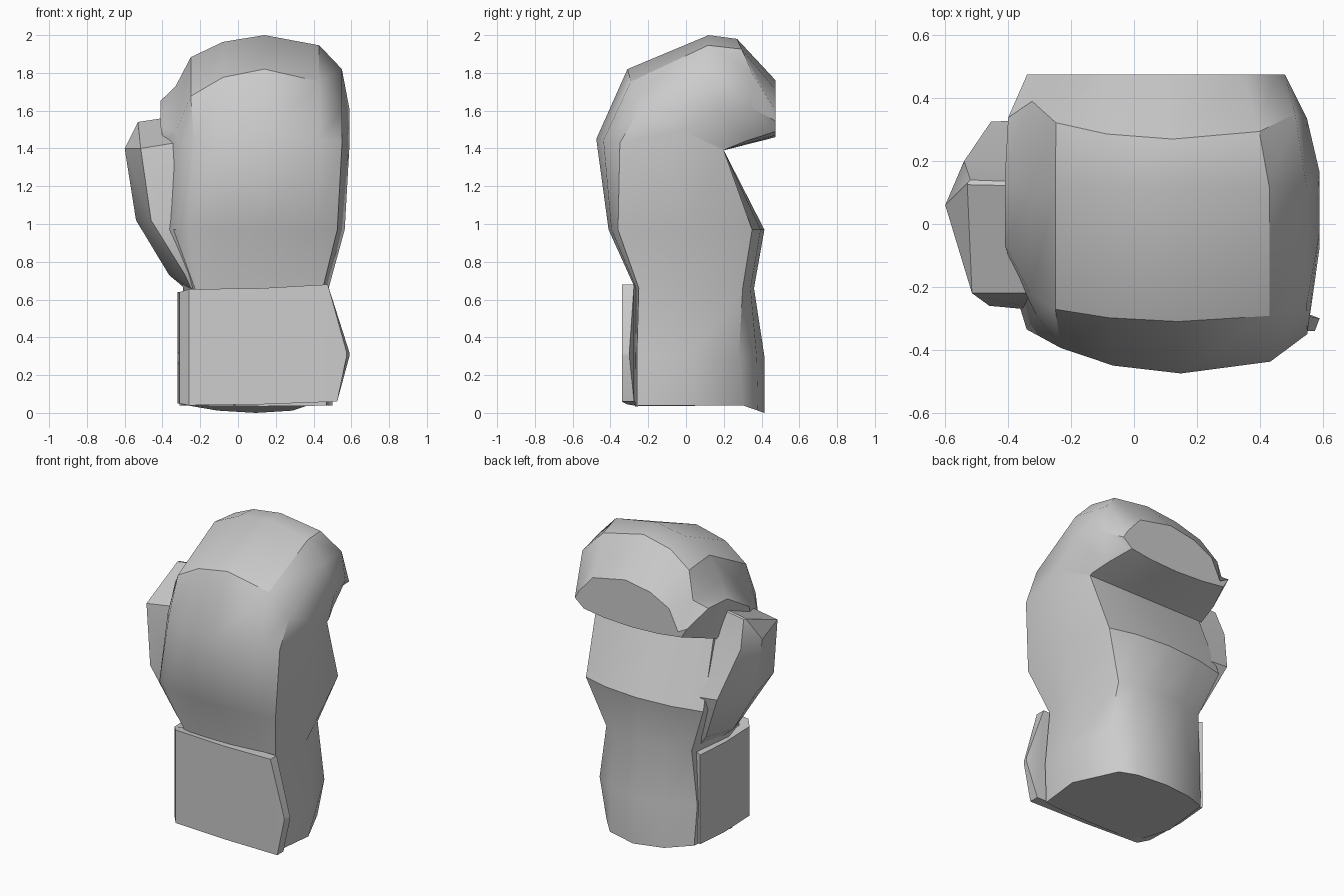
import bpy, bmesh
from mathutils import Vector

if "Cube" in bpy.data.objects:
    bpy.data.objects.remove(bpy.data.objects["Cube"])


def loft(name, rings, angle):
    """Skin a closed surface through rings of equal point count."""
    bm = bmesh.new()
    vr = [[bm.verts.new(p) for p in r] for r in rings]
    n = len(vr[0])
    for a, b in zip(vr, vr[1:]):
        for i in range(n):
            j = (i + 1) % n
            bm.faces.new((a[i], a[j], b[j], b[i]))
    bm.faces.new(vr[0][::-1])
    bm.faces.new(vr[-1])
    bmesh.ops.remove_doubles(bm, verts=bm.verts, dist=0.0005)
    bmesh.ops.recalc_face_normals(bm, faces=bm.faces)
    me = bpy.data.meshes.new(name)
    bm.to_mesh(me)
    bm.free()
    ob = bpy.data.objects.new(name, me)
    bpy.context.collection.objects.link(ob)
    bpy.ops.object.select_all(action='DESELECT')
    ob.select_set(True)
    bpy.context.view_layer.objects.active = ob
    bpy.ops.object.shade_smooth_by_angle(angle=angle)
    return ob


# Arched cross-section: (position across, arch height)
FRONT = [(.08, -.5), (.16, .35), (.33, .8), (.55, 1), (.84, .7), (.96, 0)]
BACK = [(.74, .7), (.5, 1), (.25, .7), (.05, 0)]


def section(xl, xr, front, front_edge, back_edge, back, corner=.92):
    F, E, G, B = map(Vector, (front, front_edge, back_edge, back))
    pts = []

    def add(t, p):
        pts.append((xl + (xr - xl) * t, p.x, p.y))
    for t, w in FRONT:
        add(t, E.lerp(F, w))
    add(1, E.lerp(G, .5))
    add(corner, G)
    for t, w in BACK:
        add(t, G.lerp(B, w))
    add(0, E.lerp(G, .4))
    return pts


# Wrist, palm and curled fingers: left, right, then (y, z) of the section
C = (.2, 1.39)
body = [
    section(-.31, .50, (-.27, .035), (-.26, .04), (.30, .04), (.415, 0), .84),
    section(-.32, .51, (-.27, .3), (-.26, .3), (.28, .3), (.415, .3), .91),
    section(-.29, .48, (-.27, .66), (-.25, .66), (.30, .66), (.36, .66), .86),
    section(-.42, .565, (-.41, .97), (-.36, .97), (.35, .97), (.415, .97)),
    section(-.39, .59, (-.475, 1.45), (-.35, 1.43), C, C),
    section(-.41, .59, (-.31, 1.82), (-.25, 1.6), C, C),
    section(-.41, .59, (.12, 2.0), (.11, 1.82), (.22, 1.4), (.215, 1.394)),
    section(-.40, .55, (.27, 1.98), (.35, 1.80), (.32, 1.44), (.31, 1.418)),
    section(-.34, .48, (.475, 1.76), (.475, 1.6), (.475, 1.49), (.475, 1.46)),
]
loft("glove_body", body, .6)

# Thumb: front inner, front outer, ridge, back outer, back inner
thumb = [
    [(-.2, -.2, .64), (-.25, -.2, .66), (-.27, .02, .65), (-.25, .22, .66), (-.1, .27, .66)],
    [(-.2, -.265, .74), (-.28, -.24, .73), (-.365, .03, .73), (-.32, .25, .75), (-.1, .3, .76)],
    [(-.3, -.275, 1.02), (-.46, -.26, 1.02), (-.54, .04, 1.02), (-.455, .325, 1.06), (-.15, .34, 1.03)],
    [(-.3, -.22, 1.435), (-.515, -.22, 1.4), (-.6, .06, 1.4), (-.54, .2, 1.37), (-.25, .175, 1.4)],
    [(-.3, .12, 1.575), (-.53, .125, 1.54), (-.53, .13, 1.54), (-.52, .14, 1.54), (-.25, .13, 1.575)],
]
loft("thumb", thumb, .55)

# Wrist strap: outer x y, inner x y, bottom, top, end slant
strap = []
for xo, yo, xi, yi, lo, hi, dx in [
        (-.30, .28, -.24, .25, .05, .64, 0),
        (-.32, .05, -.26, .05, .05, .64, 0),
        (-.31, -.22, -.25, -.2, .05, .64, 0),
        (-.26, -.28, -.23, -.22, .04, .655, 0),
        (.12, -.31, .12, -.25, .045, .66, 0),
        (.5, -.34, .5, -.275, .06, .68, .025),
        (.575, -.34, .59, -.3, .3, .32, 0)]:
    strap.append([(xo + dx, yo, lo), (xo - dx, yo, hi),
                  (xi - dx, yi, hi), (xi + dx, yi, lo)])
loft("wrist_strap", strap, .4)
